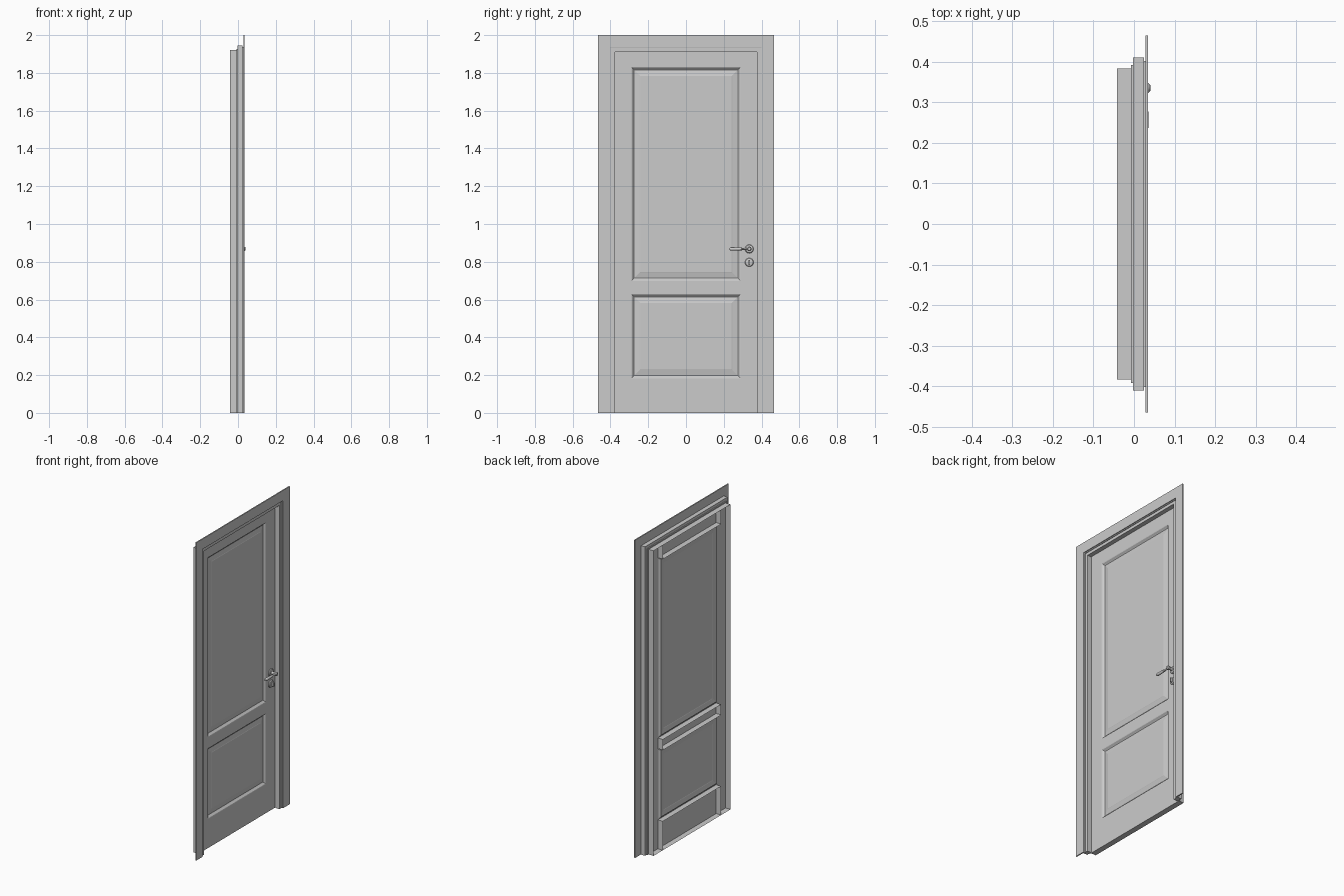
import bpy, bmesh, math
from mathutils import Vector, Matrix

if "Cube" in bpy.data.objects:
    bpy.data.objects.remove(bpy.data.objects["Cube"])

FRONT, BACK = -0.007, -0.042      # leaf face and rear edge (x)
LEAF_W, LEAF_H, SEAM = 0.383, 1.92, 0.29


def finish(name, bm, smooth=False):
    mesh = bpy.data.meshes.new(name)
    bm.to_mesh(mesh)
    bm.free()
    ob = bpy.data.objects.new(name, mesh)
    bpy.context.collection.objects.link(ob)
    if smooth:
        bpy.ops.object.select_all(action='DESELECT')
        ob.select_set(True)
        bpy.context.view_layer.objects.active = ob
        bpy.ops.object.shade_smooth_by_angle(angle=math.radians(35))
    return ob


def surround(name, w, h, profile):
    """Sweep a closed (outward offset, x) profile up, over and down the opening."""
    bm = bmesh.new()
    rows = []
    for d, x in profile:
        pts = [(-w - d, 0), (-w - d, h + d), (w + d, h + d), (w + d, 0)]
        rows.append([bm.verts.new((x, y, z)) for y, z in pts])
    for a, b in zip(rows, rows[1:] + rows[:1]):
        for i in range(3):
            bm.faces.new((a[i], a[i + 1], b[i + 1], b[i]))
    bm.faces.new([r[0] for r in rows])
    bm.faces.new([r[3] for r in rows])
    bmesh.ops.recalc_face_normals(bm, faces=bm.faces)
    return finish(name, bm)


def rect(bm, y0, y1, z0, z1, x):
    return [bm.verts.new((x, y, z)) for y, z in ((y0, z0), (y1, z0), (y1, z1), (y0, z1))]


def open_board(name, y0, y1, z0, z1, skip=None):
    """Board with a face and side walls, open at the rear."""
    bm = bmesh.new()
    f, b = rect(bm, y0, y1, z0, z1, FRONT), rect(bm, y0, y1, z0, z1, BACK)
    bm.faces.new(f)
    for i in range(4):
        if i != skip:
            j = (i + 1) % 4
            bm.faces.new((f[j], f[i], b[i], b[j]))
    loose = [v for v in bm.verts if not v.link_faces]
    bmesh.ops.delete(bm, geom=loose, context='VERTS')
    return finish(name, bm)


def panel(name, z0, z1):
    """Nested rings: moulding down into a groove, then a raised field."""
    bm = bmesh.new()
    steps = [(0, FRONT), (0.004, FRONT - 0.001), (0.012, FRONT - 0.009), (0.016, FRONT - 0.012),
             (0.019, FRONT - 0.012), (0.045, FRONT - 0.007), (0.048, FRONT - 0.006)]
    rings = [rect(bm, -SEAM + d, SEAM - d, z0 + d, z1 - d, x) for d, x in steps]
    for a, b in zip(rings, rings[1:]):
        for i in range(4):
            j = (i + 1) % 4
            bm.faces.new((a[i], a[j], b[j], b[i]))
    bm.faces.new(rings[-1])
    return finish(name, bm)


def turned(name, profile, origin, axis, segs=24):
    """Lathe a (radius, distance) profile along an axis."""
    bm = bmesh.new()
    vs = [bm.verts.new((r, 0, t)) for r, t in profile]
    es = [bm.edges.new(p) for p in zip(vs, vs[1:])]
    bmesh.ops.spin(bm, geom=vs + es, cent=(0, 0, 0), axis=(0, 0, 1),
                   angle=math.tau, steps=segs, use_duplicate=False)
    bmesh.ops.remove_doubles(bm, verts=bm.verts, dist=1e-5)
    bmesh.ops.recalc_face_normals(bm, faces=bm.faces)
    rot = Vector((0, 0, 1)).rotation_difference(Vector(axis)).to_matrix().to_4x4()
    bm.transform(Matrix.Translation(origin) @ rot)
    return finish(name, bm, True)


# Frame: jamb with tongue, seal strip and mitred casing
surround("jamb", 0.376, 1.911, [(0, -0.002), (0, 0.025), (0.018, 0.025), (0.018, 0.029),
                                (0.026, 0.029), (0.026, 0.025), (0.034, 0.025), (0.034, -0.002)])
surround("seal", 0.376, 1.911, [(0.004, -0.007), (0.004, -0.002), (0.016, -0.002), (0.016, -0.007)])
surround("casing", 0.40, 1.935, [(0, 0.028), (0, 0.034), (0.003, 0.035), (0.065, 0.035), (0.065, 0.028)])

# Leaf: stiles, rails and two raised panels
open_board("stile_hinge_side", -LEAF_W, -SEAM, 0, LEAF_H, skip=1)
open_board("stile_lock_side", SEAM, LEAF_W, 0, LEAF_H, skip=3)
for name, z0, z1 in (("bottom_rail", 0, 0.182), ("lock_rail", 0.63, 0.697), ("top_rail", 1.832, LEAF_H)):
    open_board(name, -SEAM, SEAM, z0, z1)
panel("lower_panel", 0.182, 0.63)
panel("upper_panel", 0.697, 1.832)

# Lever handle: rose, neck and turned grip
HY, HZ = 0.335, 0.868
ROSE = [(0, 0), (0.023, 0), (0.023, 0.004), (0.020, 0.008), (0.013, 0.010), (0, 0.010)]
turned("handle_rose", ROSE, (FRONT, HY, HZ), (1, 0, 0))
turned("handle_neck", [(0.010, 0.008), (0.008, 0.016), (0.008, 0.026), (0.012, 0.034),
                       (0.012, 0.042), (0.008, 0.047), (0, 0.048)], (FRONT, HY, HZ), (1, 0, 0))
turned("handle_lever", [(0, 0), (0.006, 0), (0.005, 0.030), (0.005, 0.036), (0.008, 0.040), (0.007, 0.044),
                        (0.008, 0.055), (0.009, 0.080), (0.009, 0.096), (0.006, 0.104), (0, 0.106)],
       (0.027, HY, HZ), (0, -1, 0))

# Lock rose with thumb turn
turned("lock_rose", ROSE, (FRONT, HY, 0.797), (1, 0, 0))
bm = bmesh.new()
bmesh.ops.create_cube(bm, size=1, matrix=Matrix.Translation((0.009, HY, 0.797)) @ Matrix.Diagonal((0.014, 0.006, 0.026, 1)))
finish("thumb_turn", bm)
